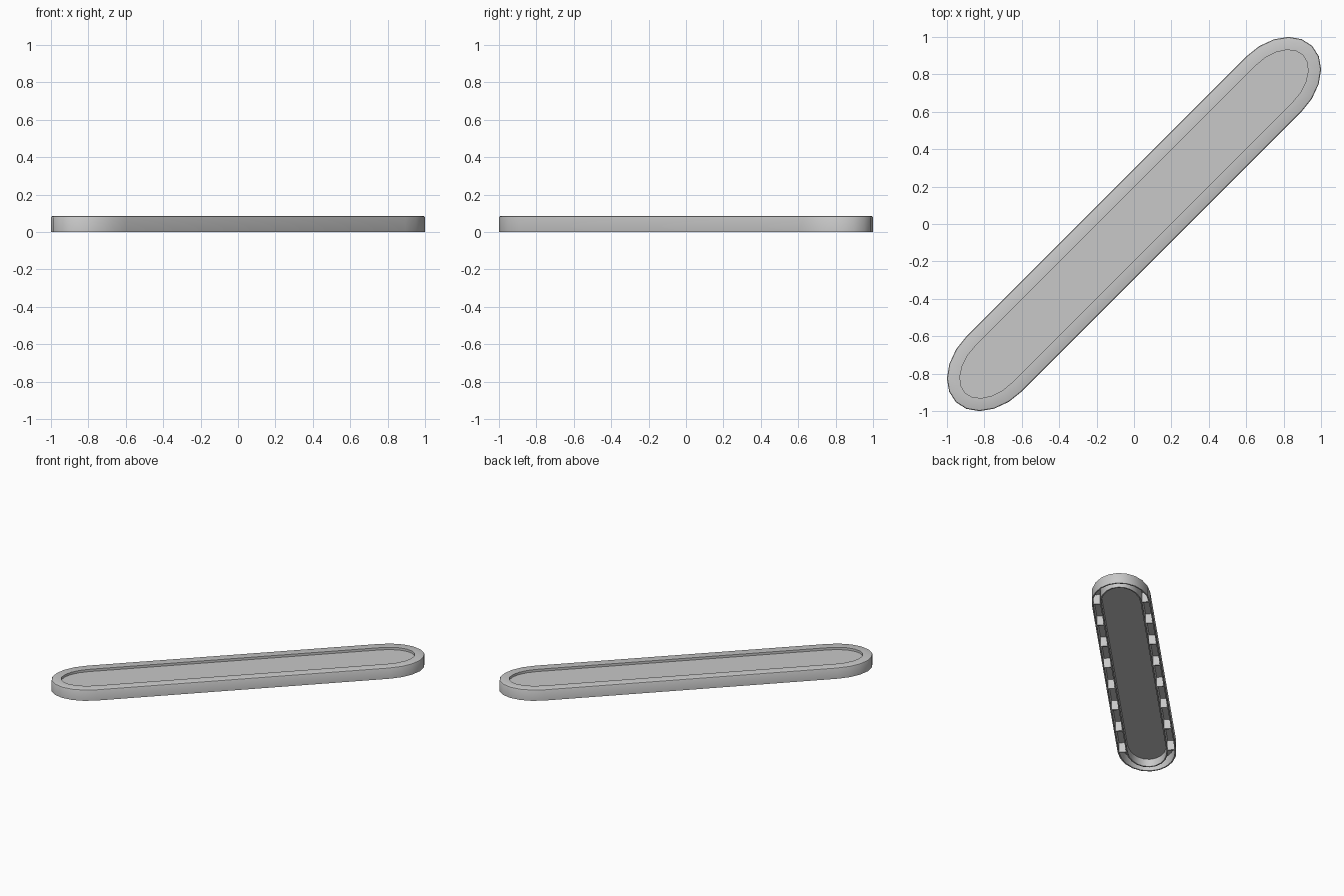
import bpy, bmesh, math
from mathutils import Matrix

cube = bpy.data.objects.get("Cube")
if cube:
    bpy.data.objects.remove(cube, do_unlink=True)

HALF = 1.057       # half length of the straight flanks
A, B = 0.29, 0.209  # reach of the end caps, half width
H = 0.085          # overall height
RIM = 0.07         # width of the rim
WALL = 0.01        # shell thickness
CAP_STEPS = 10
RIBS = 8
TURN = Matrix.Rotation(math.radians(45), 4, 'Z')

grey = bpy.data.materials.new("light grey")
grey.use_nodes = True
colour = (0.58, 0.58, 0.58, 1)
grey.diffuse_color = colour
bsdf = next(n for n in grey.node_tree.nodes if n.type == 'BSDF_PRINCIPLED')
bsdf.inputs["Base Color"].default_value = colour


def outline(inset):
    """Long plan outline with rounded ends, anticlockwise."""
    points = []
    for side in (1, -1):
        for i in range(CAP_STEPS + 1):
            t = -math.pi / 2 + math.pi * i / CAP_STEPS
            points.append((side * (HALF + (A - inset) * math.cos(t)),
                           side * (B - inset) * math.sin(t)))
    return points


def ring(bm, inset, z):
    return [bm.verts.new((x, y, z)) for x, y in outline(inset)]


def bridge(bm, low, high):
    n = len(low)
    for i in range(n):
        j = (i + 1) % n
        bm.faces.new((low[i], low[j], high[j], high[i]))


def finish(bm, name):
    bmesh.ops.recalc_face_normals(bm, faces=bm.faces)
    bm.transform(TURN)
    mesh = bpy.data.meshes.new(name)
    bm.to_mesh(mesh)
    bm.free()
    mesh.materials.append(grey)
    obj = bpy.data.objects.new(name, mesh)
    bpy.context.collection.objects.link(obj)
    bpy.ops.object.select_all(action='DESELECT')
    obj.select_set(True)
    bpy.context.view_layer.objects.active = obj
    bpy.ops.object.shade_smooth_by_angle(angle=math.radians(32))


# Hollow rim: closed section of (inset, height) carried round the outline
section = [(0, 0), (0, H - 0.008), (0.003, H - 0.002), (0.008, H),
           (RIM, H), (RIM, 0), (RIM - WALL, 0), (RIM - WALL, H - WALL),
           (WALL, H - WALL), (WALL, 0)]
bm = bmesh.new()
rings = [ring(bm, inset, z) for inset, z in section]
for k, low in enumerate(rings):
    bridge(bm, low, rings[(k + 1) % len(rings)])
finish(bm, "hollow_rim")

# Sunken panel inside the rim
bm = bmesh.new()
low, high = ring(bm, RIM - 0.001, H - 0.026), ring(bm, RIM - 0.001, H - 0.018)
bridge(bm, low, high)
bm.faces.new(low)
bm.faces.new(high)
finish(bm, "sunken_panel")

# Cross ribs under the two long sides of the rim
bm = bmesh.new()
for side in (-1, 1):
    for i in range(RIBS):
        x = HALF * (2 * i / (RIBS - 1) - 1)
        place = (Matrix.Translation((x, side * (B - RIM / 2), H / 2 - 0.004))
                 @ Matrix.Diagonal((WALL, RIM - WALL, H - 0.008, 1)))
        bmesh.ops.create_cube(bm, size=1, matrix=place)
finish(bm, "underside_ribs")
